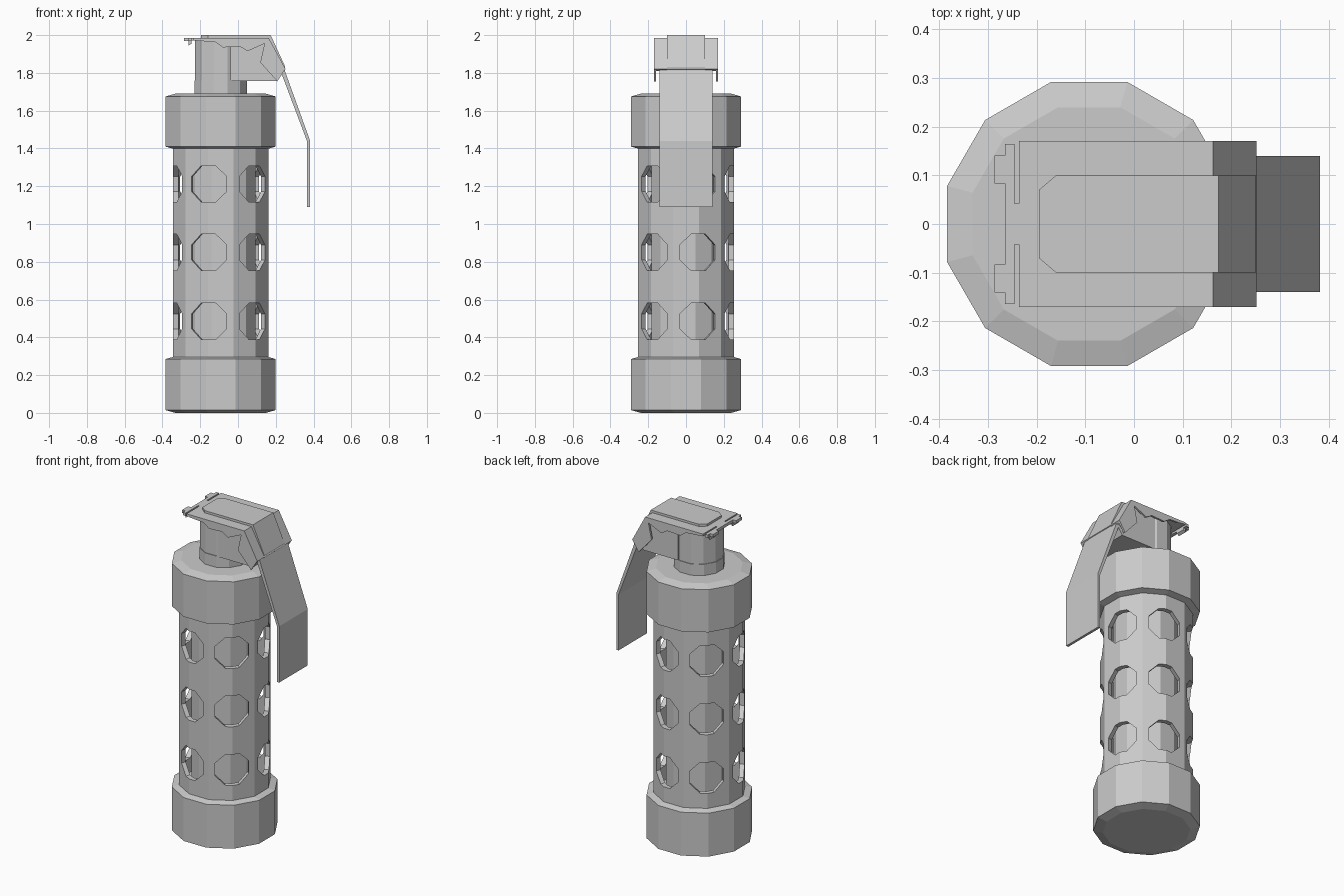
import bpy, bmesh, math
from mathutils import Matrix, Vector

if "Cube" in bpy.data.objects:
    bpy.data.objects.remove(bpy.data.objects["Cube"])

AXIS_X = -0.092   # the body axis sits left of the lever

metal = bpy.data.materials.new("grey metal")
metal.use_nodes = True
GREY = (0.6, 0.6, 0.6, 1)
metal.diffuse_color = GREY
metal.node_tree.nodes["Principled BSDF"].inputs["Base Color"].default_value = GREY


def finish(name, bm):
    bmesh.ops.recalc_face_normals(bm, faces=bm.faces)
    mesh = bpy.data.meshes.new(name)
    bm.to_mesh(mesh)
    bm.free()
    mesh.materials.append(metal)
    obj = bpy.data.objects.new(name, mesh)
    bpy.context.scene.collection.objects.link(obj)
    return obj


def lathe(name, profile, sides=12, closed=False):
    """Faceted solid of revolution from (radius, z) pairs."""
    bm = bmesh.new()
    rings = []
    for r, z in profile:
        angles = [2 * math.pi * (i + 0.5) / sides for i in range(sides)]
        rings.append([bm.verts.new((AXIS_X + r * math.cos(a), r * math.sin(a), z)) for a in angles])
    pairs = list(zip(rings, rings[1:]))
    if closed:
        pairs.append((rings[-1], rings[0]))
    else:
        bm.faces.new(rings[0])
        bm.faces.new(rings[-1])
    for a, b in pairs:
        for i in range(sides):
            j = (i + 1) % sides
            bm.faces.new((a[i], a[j], b[j], b[i]))
    return finish(name, bm)


def extrude(name, points, low, high, flat=False):
    """Prism from an outline: (x, z) swept along y, or (x, y) swept along z if flat."""
    bm = bmesh.new()
    place = (lambda p, h: (p[0], p[1], h)) if flat else (lambda p, h: (p[0], h, p[1]))
    a = [bm.verts.new(place(p, low)) for p in points]
    b = [bm.verts.new(place(p, high)) for p in points]
    bm.faces.new(a)
    bm.faces.new(b)
    for i in range(len(points)):
        j = (i + 1) % len(points)
        bm.faces.new((a[i], a[j], b[j], b[i]))
    return finish(name, bm)


def box(name, x0, x1, y0, y1, z0, z1):
    return extrude(name, [(x0, y0), (x1, y0), (x1, y1), (x0, y1)], z0, z1, flat=True)


# Chamfered end caps
def cap(name, z0, z1):
    outer, inner, c = 0.302, 0.248, 0.015
    lathe(name, [(inner, z0), (outer, z0 + c), (outer, z1 - c), (inner, z1)])


cap("bottom_cap", 0, 0.3)
cap("top_cap", 1.395, 1.69)

# Perforated sleeve around an inner tube
lathe("inner_tube", [(0.19, 0.2), (0.19, 1.5)])
sleeve = lathe("sleeve", [(0.262, 0.25), (0.262, 1.45), (0.232, 1.45), (0.232, 0.25)], closed=True)

bm = bmesh.new()
for z in (0.485, 0.85, 1.212):
    for k in range(6):
        turn = Matrix.Rotation(math.radians(15 + 60 * k), 4, "Z")
        matrix = (Matrix.Translation((AXIS_X, 0, z)) @ turn @ Matrix.Translation((0.25, 0, 0))
                  @ Matrix.Rotation(math.pi / 2, 4, "Y") @ Matrix.Rotation(math.pi / 8, 4, "Z"))
        bmesh.ops.create_cone(bm, cap_ends=True, segments=8, radius1=0.104, radius2=0.104,
                              depth=0.12, matrix=matrix)
cutter = finish("hole_cutter", bm)
cutter.hide_render = True
cutter.hide_viewport = True
holes = sleeve.modifiers.new("holes", "BOOLEAN")
holes.operation = "DIFFERENCE"
holes.solver = "EXACT"
holes.object = cutter

# Fuse neck and head block
lathe("neck_collar", [(0.144, 1.66), (0.144, 1.76)])
lathe("neck", [(0.14, 1.7), (0.14, 1.972)])
extrude("head_block", [(-0.04, 1.757), (0.2, 1.757), (0.228, 1.8), (0.155, 1.972), (-0.04, 1.972)],
        -0.135, 0.135)

# Bent top plate with side flanges
extrude("top_plate", [(-0.236, 1.972), (-0.236, 1.986), (0.162, 1.986), (0.252, 1.82),
                      (0.24, 1.81), (0.152, 1.972)], -0.17, 0.17)
flange = [(-0.215, 1.98), (0.162, 1.982), (0.25, 1.82), (0.208, 1.755), (0.118, 1.855),
          (0.14, 1.955), (0.05, 1.915), (0.01, 1.94), (-0.08, 1.935), (-0.12, 1.963), (-0.215, 1.97)]
for name, side in (("left_flange", 1), ("right_flange", -1)):
    extrude(name, flange, side * 0.158, side * 0.17)

# Raised pad, folded over the bend
extrude("pad_top", [(-0.195, -0.07), (-0.16, -0.1), (0.16, -0.1), (0.16, 0.1), (-0.16, 0.1),
                    (-0.195, 0.07)], 1.98, 2.0, flat=True)
extrude("pad_slope", [(0.15, 1.98), (0.16, 2.0), (0.173, 2.0), (0.25, 1.832), (0.247, 1.803),
                      (0.235, 1.81)], -0.1, 0.1)

# Safety lever
extrude("lever", [(0.225, 1.81), (0.243, 1.825), (0.382, 1.44), (0.382, 1.09), (0.366, 1.09),
                  (0.366, 1.437)], -0.14, 0.14)

# Hinge at the end of the plate
box("hinge_bridge", -0.25, -0.23, -0.042, 0.042, 1.972, 1.986)
box("hinge_bar", -0.265, -0.245, -0.164, 0.164, 1.968, 1.986)
hook = [(-0.286, 1.986), (-0.26, 1.986), (-0.245, 1.972), (-0.245, 1.955), (-0.262, 1.945),
        (-0.262, 1.968), (-0.286, 1.968)]
for name, y in (("left_hinge_hook", 0.112), ("right_hinge_hook", -0.112)):
    extrude(name, hook, y - 0.029, y + 0.029)
